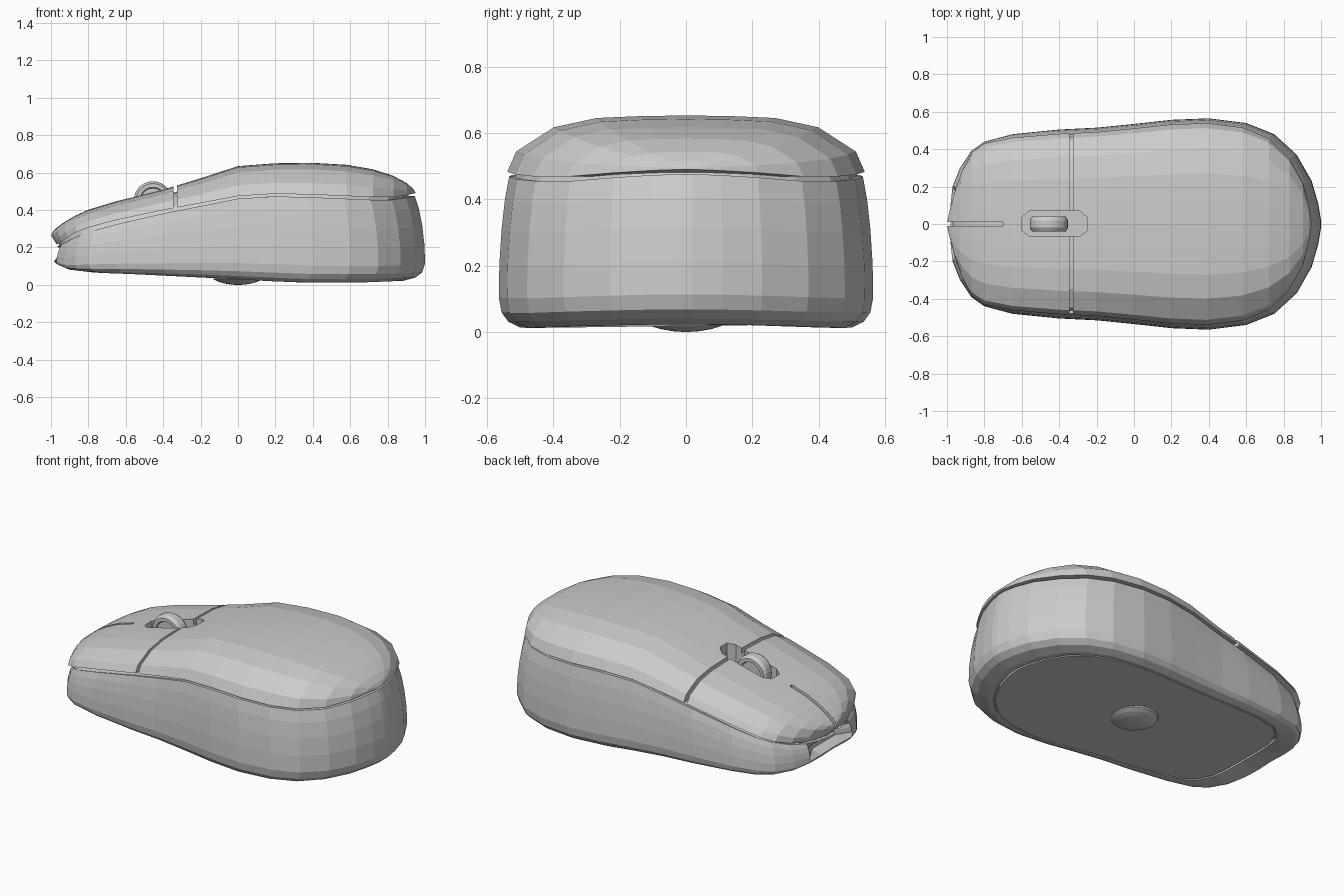
import bpy, bmesh, math

old = bpy.data.objects.get("Cube")
if old:
    bpy.data.objects.remove(old)

grey = bpy.data.materials.new("light_grey")
grey.use_nodes = True
grey.diffuse_color = (0.6, 0.6, 0.6, 1)
grey.node_tree.nodes["Principled BSDF"].inputs["Base Color"].default_value = (0.6, 0.6, 0.6, 1)

# Stations along the length: x, half width, seam height, top height, bottom height
STATIONS = [
    (-1, .02, .21, .265, .115), (-.99, .11, .215, .285, .11), (-.97, .2, .225, .305, .095),
    (-.93, .3, .245, .335, .075), (-.87, .39, .275, .37, .066), (-.8, .44, .3, .402, .063),
    (-.65, .48, .34, .447, .058), (-.4, .505, .393, .51, .048), (-.2, .515, .43, .57, .04),
    (0, .535, .468, .635, .03), (.2, .557, .48, .65, .02), (.4, .565, .476, .653, .013),
    (.6, .54, .468, .642, .012), (.75, .48, .462, .618, .013), (.87, .37, .462, .583, .017),
    (.95, .23, .473, .543, .02), (.985, .11, .48, .515, .022), (1, .02, .483, .495, .022)]


def clamp(v):
    return max(0, min(1, v))


def finish(name, bm):
    bmesh.ops.recalc_face_normals(bm, faces=bm.faces)
    mesh = bpy.data.meshes.new(name)
    bm.to_mesh(mesh)
    bm.free()
    mesh.materials.append(grey)
    ob = bpy.data.objects.new(name, mesh)
    bpy.context.collection.objects.link(ob)
    return ob


def loft(bm, rings, closed=True):
    """Bridge rings of points that all have the same count."""
    loops = [[bm.verts.new(p) for p in ring] for ring in rings]
    n = len(loops[0])
    for a, b in zip(loops, loops[1:]):
        for i in range(n if closed else n - 1):
            j = (i + 1) % n
            bm.faces.new((a[i], a[j], b[j], b[i]))
    return loops


# Lower shell: stacked outlines from the bottom plate up to the seam
def lower_ring(scale, k, lift=0):
    ring = []
    sides = [(s, 1) for s in STATIONS] + [(s, -1) for s in reversed(STATIONS)]
    for (x, w, seam, top, bottom), side in sides:
        grow = 1 - (1 - scale) * (1 - .45 * clamp((-x - .7) * 4) * (k > 0))
        px, py = x * grow, side * w * grow
        if k < .9:
            px = max(px, -.98)
        # cable dent in the nose
        if x < -.98 and .2 < k < .9:
            px += .06
        z = bottom + (seam - .007 - bottom) * k + lift
        ring.append((px, py, z))
    return ring


bm = bmesh.new()
loops = loft(bm, [lower_ring(*r) for r in (
    (.84, 0, 0), (.84, 0, .015), (.852, 0, .015), (.852, 0, 0), (.885, 0, 0),
    (.95, .04), (.985, .1), (1, .2), (.997, .42), (.985, .65), (.967, .85), (.945, 1), (.88, 1))])
bm.faces.new(loops[0])
finish("lower_shell", bm)

# Upper shell and its inner core: cross sections lofted along the length
ARCH = [(1, 0), (.95, .36), (.74, .79), (.5, .955), (.25, .99)]
ARCH = ARCH + [(0, 1)] + [(-t, f) for t, f in reversed(ARCH)]


def dome(name, inset):
    rings = []
    for x, w, seam, top, bottom in STATIONS:
        px = x * (1 - .052 * clamp(x)) * (1 - inset)
        half = w * (1 - .045 * clamp((x + 1) / .4)) * (1 - inset)
        low, high = seam + .007 - inset, top - inset
        rings.append([(px + .03 * clamp((-x - .85) * 7) * (1 - f), t * half, low + (high - low) * f)
                      for t, f in ARCH])
    bm = bmesh.new()
    loops = loft(bm, rings)
    bm.faces.new(loops[0])
    bm.faces.new(loops[-1])
    return finish(name, bm)


upper = dome("upper_shell", 0)
core = dome("inner_core", .03)


def prism(name, outline, low, high):
    bm = bmesh.new()
    loops = loft(bm, [[(x, y, z) for x, y in outline] for z in (low, high)])
    for loop in loops:
        bm.faces.new(loop)
    return finish(name, bm)


def rect(x0, x1, y):
    return [(x0, -y), (x1, -y), (x1, y), (x0, y)]


def carve(target, cutter):
    mod = target.modifiers.new("cut", 'BOOLEAN')
    mod.operation, mod.solver, mod.object = 'DIFFERENCE', 'EXACT', cutter
    bpy.context.view_layer.objects.active = target
    bpy.ops.object.modifier_apply(modifier=mod.name)


# Gaps around the buttons and the wheel well
button_gap = prism("button_gap", rect(-.346, -.326, .7), .1, .9)
centre_slit = prism("centre_slit", rect(-1.1, -.7, .01), .1, .9)
well = prism("wheel_well", [(-.6, -.035), (-.56, -.065), (-.29, -.065), (-.25, -.035),
                            (-.25, .035), (-.29, .07), (-.56, .07), (-.6, .035)], .4, .9)
for cutter in (button_gap, centre_slit, well):
    carve(upper, cutter)
carve(core, well)
for cutter in (button_gap, centre_slit, well):
    bpy.data.objects.remove(cutter)

# Scroll wheel: a lathed tyre with recessed sides
profile = [(.02, -.03), (.065, -.03), (.07, -.04), (.09, -.04), (.102, -.02),
           (.102, .02), (.09, .04), (.07, .04), (.065, .03), (.02, .03)]
bm = bmesh.new()
steps = 28
loops = loft(bm, [[(-.455 + r * math.cos(a), y, .452 + r * math.sin(a))
                   for a in (math.tau * i / steps for i in range(steps))] for r, y in profile])
bm.faces.new(loops[0])
bm.faces.new(loops[-1])
finish("scroll_wheel", bm)

# Shallow domed sensor under the base
bm = bmesh.new()
loops = loft(bm, [[(r * math.cos(a), r * math.sin(a), z)
                   for a in (math.tau * i / 24 for i in range(24))]
                  for r, z in ((.135, .045), (.13, .03), (.105, .017), (.075, .008), (.04, .002), (.01, 0))])
bm.faces.new(loops[-1])
bm.faces.new(loops[0])
finish("sensor_dome", bm)
